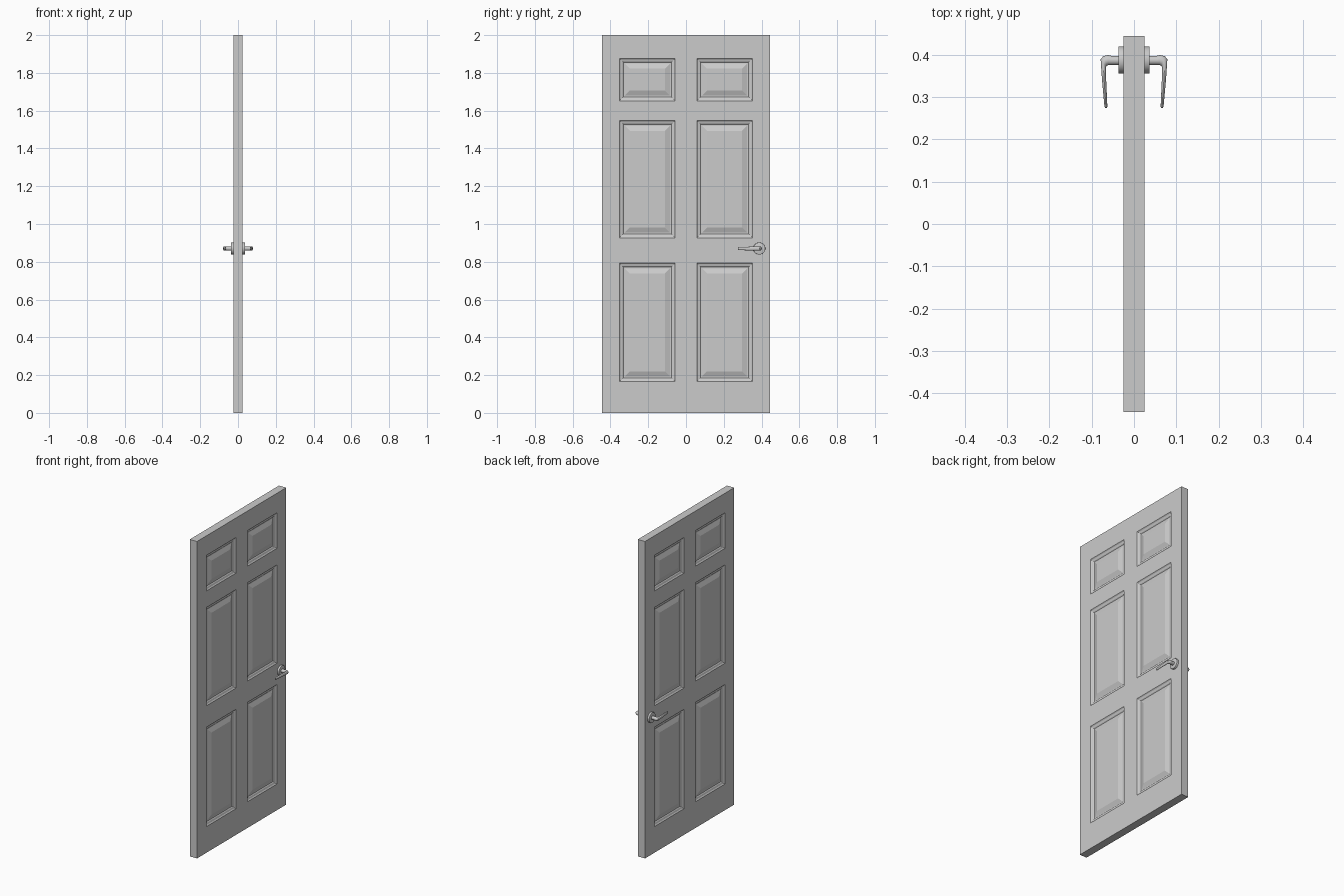
import bpy, bmesh, math
from mathutils import Vector, Matrix

if "Cube" in bpy.data.objects:
    bpy.data.objects.remove(bpy.data.objects["Cube"])

grey = bpy.data.materials.new("light_grey")
grey.diffuse_color = (0.6, 0.6, 0.6, 1)
grey.use_nodes = True
grey.node_tree.nodes["Principled BSDF"].inputs["Base Color"].default_value = grey.diffuse_color


def finish(name, bm, smooth=False):
    bmesh.ops.remove_doubles(bm, verts=bm.verts, dist=1e-5)
    bmesh.ops.recalc_face_normals(bm, faces=bm.faces)
    me = bpy.data.meshes.new(name)
    bm.to_mesh(me)
    bm.free()
    me.materials.append(grey)
    ob = bpy.data.objects.new(name, me)
    bpy.context.collection.objects.link(ob)
    bpy.context.view_layer.objects.active = ob
    bpy.ops.object.select_all(action='DESELECT')
    ob.select_set(True)
    if smooth:
        bpy.ops.object.shade_smooth_by_angle(angle=math.radians(35))
    return ob


# door slab: a grid of stiles and rails, with moulded panels in the gaps
X = 0.025
ys = [-0.445, -0.352, -0.057, 0.057, 0.352, 0.445]
zs = [0, 0.165, 0.793, 0.927, 1.548, 1.652, 1.877, 2.0]
# inset from panel edge, depth below the door face
profile = [(0, 0), (0.006, 0.005), (0.016, 0.008), (0.021, 0.012),
           (0.028, 0.012), (0.055, 0.002)]

bm = bmesh.new()


def ring(side, y0, y1, z0, z1, inset, depth):
    x = side * (X - depth)
    return [bm.verts.new((x, y, z)) for y, z in (
        (y0 + inset, z0 + inset), (y1 - inset, z0 + inset),
        (y1 - inset, z1 - inset), (y0 + inset, z1 - inset))]


for side in (-1, 1):
    for i in range(len(ys) - 1):
        for j in range(len(zs) - 1):
            cell = (ys[i], ys[i + 1], zs[j], zs[j + 1])
            if i % 2 and j % 2:
                rings = [ring(side, *cell, a, d) for a, d in profile]
                for r, s in zip(rings, rings[1:]):
                    for k in range(4):
                        n = (k + 1) % 4
                        bm.faces.new((r[k], r[n], s[n], s[k]))
                bm.faces.new(rings[-1])
            else:
                bm.faces.new(ring(side, *cell, 0, 0))
# slab edges
bmesh.ops.remove_doubles(bm, verts=bm.verts, dist=1e-5)
bmesh.ops.bridge_loops(bm, edges=[e for e in bm.edges if e.is_boundary])
finish("door_slab", bm)

# handles on both faces
HY, HZ = 0.388, 0.87
# lever sections: outer point, inner point, half height
sections = [((0.030, 0.398), (0.030, 0.376), 0.011),
            ((0.054, 0.398), (0.054, 0.376), 0.011),
            ((0.062, 0.400), (0.060, 0.376), 0.011),
            ((0.073, 0.397), (0.064, 0.375), 0.011),
            ((0.079, 0.390), (0.066, 0.372), 0.011),
            ((0.076, 0.345), (0.066, 0.345), 0.010),
            ((0.070, 0.278), (0.063, 0.278), 0.008),
            ((0.068, 0.275), (0.064, 0.275), 0.006)]
N = 16
for side, label in ((-1, "left"), (1, "right")):
    # round rose plate
    bm = bmesh.new()
    bmesh.ops.create_cone(bm, cap_ends=True, segments=32, radius1=0.032,
                          radius2=0.032, depth=0.016,
                          matrix=Matrix.Translation((side * 0.029, HY, HZ))
                          @ Matrix.Rotation(math.pi / 2, 4, 'Y'))
    rim = [e for e in bm.edges
           if all(abs(v.co.x) > 0.03 for v in e.verts)]
    bmesh.ops.bevel(bm, geom=rim, offset=0.002, segments=2,
                    affect='EDGES', profile=0.5)
    finish("handle_rose_" + label, bm, True)

    # stem and tapering lever, lofted through the sections
    bm = bmesh.new()
    loops = []
    for o, i, h in sections:
        o, i = Vector((*o, HZ)), Vector((*i, HZ))
        mid, half = (o + i) / 2, (o - i) / 2
        loop = []
        for k in range(N):
            a = 2 * math.pi * k / N
            p = mid + half * math.cos(a) + Vector((0, 0, h * math.sin(a)))
            loop.append(bm.verts.new((p.x * side, p.y, p.z)))
        loops.append(loop)
    for r, s in zip(loops, loops[1:]):
        for k in range(N):
            n = (k + 1) % N
            bm.faces.new((r[k], r[n], s[n], s[k]))
    bm.faces.new(loops[0])
    bm.faces.new(loops[-1])
    finish("handle_lever_" + label, bm, True)
